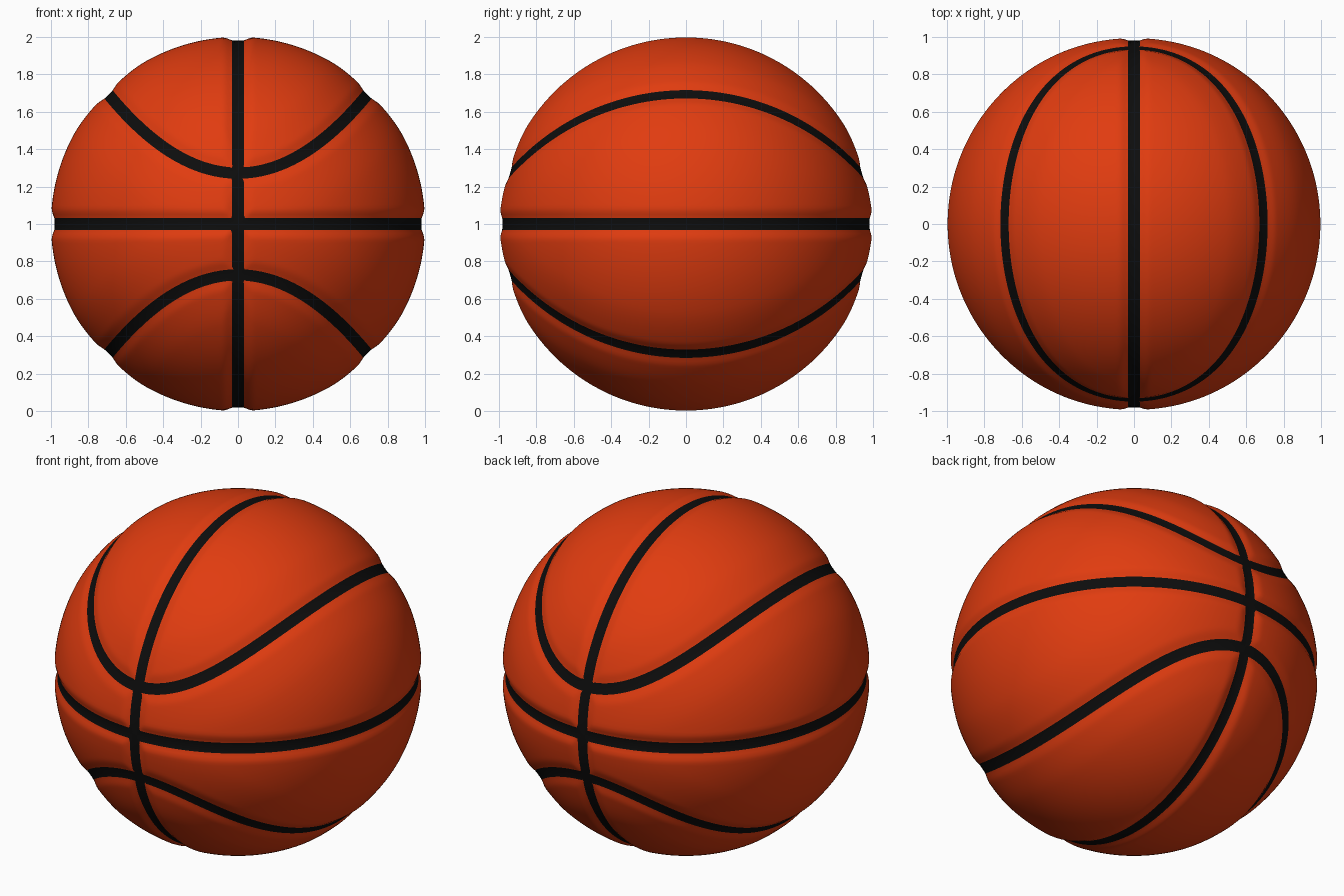
import bpy, bmesh, math
from mathutils import Vector

if "Cube" in bpy.data.objects:
    bpy.data.objects.remove(bpy.data.objects["Cube"])

HALF = 0.032      # half width of the black seam line


def material(name, rgb):
    m = bpy.data.materials.new(name)
    m.diffuse_color = (*rgb, 1)
    m.use_nodes = True
    m.node_tree.nodes["Principled BSDF"].inputs["Base Color"].default_value = m.diffuse_color
    return m


def seam_distances(p):
    """Distance on the unit sphere to the two straight seams and to the curved seams."""
    n = p.normalized()
    straight = min(abs(math.asin(max(-1, min(1, n.x)))), abs(math.asin(max(-1, min(1, n.z)))))
    g = abs(n.z) - (0.278 + 0.86 * n.x * n.x)
    grad = Vector((-1.72 * n.x, 0, math.copysign(1, n.z)))
    grad -= n * grad.dot(n)
    return straight, abs(g) / max(grad.length, 0.45)


def field(p):
    return min(seam_distances(p)) - HALF


def falloff(d, start, end):
    t = max(0.0, min(1.0, (d - start) / (end - start)))
    return 1 - t * t * (3 - 2 * t)


bm = bmesh.new()
bmesh.ops.create_icosphere(bm, subdivisions=7, radius=1.0)

# Cut clean seam borders where the field crosses zero
value = {v: field(v.co) for v in bm.verts}
border = set()
for e in list(bm.edges):
    a, b = e.verts
    fa, fb = value[a], value[b]
    if fa * fb >= 0:
        continue
    t = fa / (fa - fb)
    near = a if t < 0.2 else b if t > 0.8 else None
    if near:
        near.co = a.co.lerp(b.co, t).normalized()
        value[near] = 0.0
        border.add(near)
for e in list(bm.edges):
    a, b = e.verts
    fa, fb = value[a], value[b]
    if fa * fb < 0:
        t = fa / (fa - fb)
        co = a.co.lerp(b.co, t).normalized()
        _, v = bmesh.utils.edge_split(e, a, t)
        v.co = co
        value[v] = 0.0
        border.add(v)
bmesh.ops.connect_verts(bm, verts=list(border))
bmesh.ops.triangulate(bm, faces=[f for f in bm.faces if len(f.verts) > 3])

# Black seams, orange panels
for f in bm.faces:
    f.material_index = 1 if field(f.calc_center_median()) < 0 else 0
    f.smooth = True

# Press the grooves into the ball
for v in bm.verts:
    s, c = seam_distances(v.co)
    dip = max(0.020 * falloff(s, 0.015, 0.085), 0.020 * falloff(c, 0.015, 0.09))
    dip = max(dip, dip * 0.6 + 0.010 * falloff(c, 0.0, 0.3))
    v.co = v.co.normalized() * (1 - dip)
    v.co.z += 1

bmesh.ops.recalc_face_normals(bm, faces=bm.faces[:])
mesh = bpy.data.meshes.new("ball")
bm.to_mesh(mesh)
bm.free()
mesh.materials.append(material("orange_rubber", (0.75, 0.045, 0.005)))
mesh.materials.append(material("black_seam", (0.004, 0.004, 0.004)))
ball = bpy.data.objects.new("ball", mesh)
bpy.context.collection.objects.link(ball)
